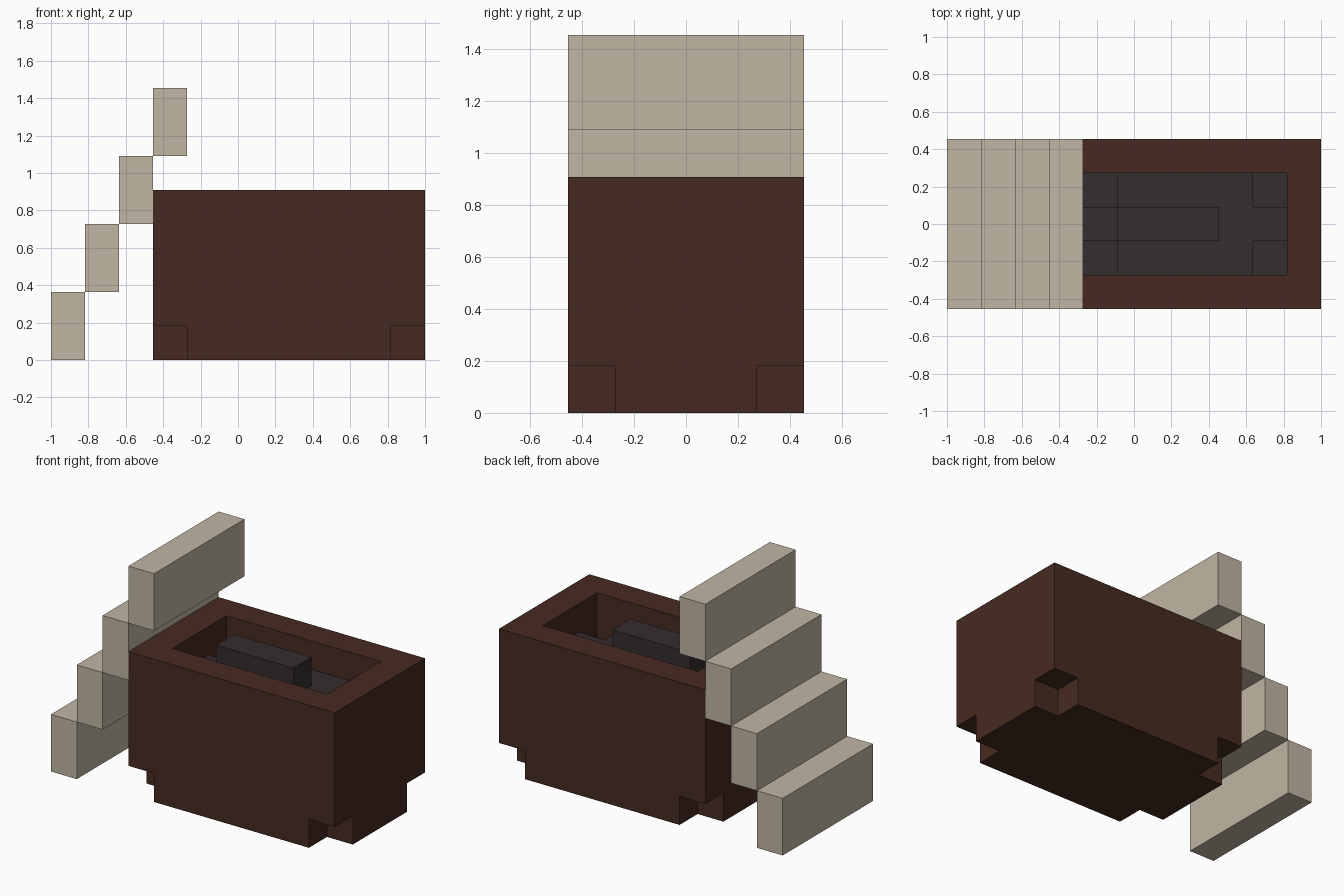
import bpy
import bmesh
import math
from mathutils import Vector

if "Cube" in bpy.data.objects:
    bpy.data.objects.remove(bpy.data.objects["Cube"])

U = 2 / 11                              # one block unit; the model is 11 units long
ORIGIN = Vector((-1, -2.5 * U, 0))      # front left bottom corner


def material(name, color):
    m = bpy.data.materials.new(name)
    m.diffuse_color = (*color, 1)
    m.use_nodes = True
    m.node_tree.nodes["Principled BSDF"].inputs["Base Color"].default_value = m.diffuse_color
    return m


brown = material("dark brown wood", (0.0612, 0.0232, 0.0150))
charcoal = material("charcoal", (0.0343, 0.0262, 0.0290))
beige = material("pale beige", (0.527, 0.465, 0.366))


def box_cells(x0, x1, y0, y1, z0, z1):
    return {(x, y, z) for x in range(x0, x1) for y in range(y0, y1)
            for z in range(z0, z1)}


def corners(x0, x1, y0, y1, z0, z1):
    """Four vertical one-unit columns at the corners of a box."""
    return {(x, y, z) for x in (x0, x1 - 1) for y in (y0, y1 - 1)
            for z in range(z0, z1)}


def build(name, cells, solid, mat):
    """Mesh the faces of the cells that border empty space, then merge flat areas."""
    bm = bmesh.new()
    for c in sorted(cells):
        for axis in range(3):
            for side in (0, 1):
                near = list(c)
                near[axis] += 2 * side - 1
                if tuple(near) in solid:
                    continue
                a, b = (axis + 1) % 3, (axis + 2) % 3
                quad = []
                for da, db in ((0, 0), (1, 0), (1, 1), (0, 1)):
                    p = list(c)
                    p[axis] += side
                    p[a] += da
                    p[b] += db
                    quad.append(bm.verts.new(ORIGIN + Vector(p) * U))
                bm.faces.new(quad if side else quad[::-1])
    bmesh.ops.remove_doubles(bm, verts=bm.verts, dist=1e-4)
    bmesh.ops.dissolve_limit(bm, angle_limit=math.radians(1),
                             verts=bm.verts, edges=bm.edges)
    mesh = bpy.data.meshes.new(name)
    bm.to_mesh(mesh)
    bm.free()
    mesh.materials.append(mat)
    obj = bpy.data.objects.new(name, mesh)
    bpy.context.collection.objects.link(obj)


# Filling: a base, a cross with sunken corners, and a raised bar
filling = box_cells(4, 10, 1, 4, 2, 4) - corners(4, 10, 1, 4, 3, 4)
filling |= box_cells(5, 8, 2, 3, 4, 5)

# Tub: open box with notched bottom corners
tub = box_cells(3, 11, 0, 5, 0, 5) - box_cells(4, 10, 1, 4, 2, 5)
tub -= corners(3, 11, 0, 5, 0, 1)

build("tub", tub, tub | filling, brown)
build("filling", filling, tub | filling, charcoal)

# Steps: four tall slabs rising to the tub rim and above it
for i in range(4):
    step = box_cells(i, i + 1, 0, 5, 2 * i, 2 * i + 2)
    build(f"step_{i + 1}", step, step, beige)
